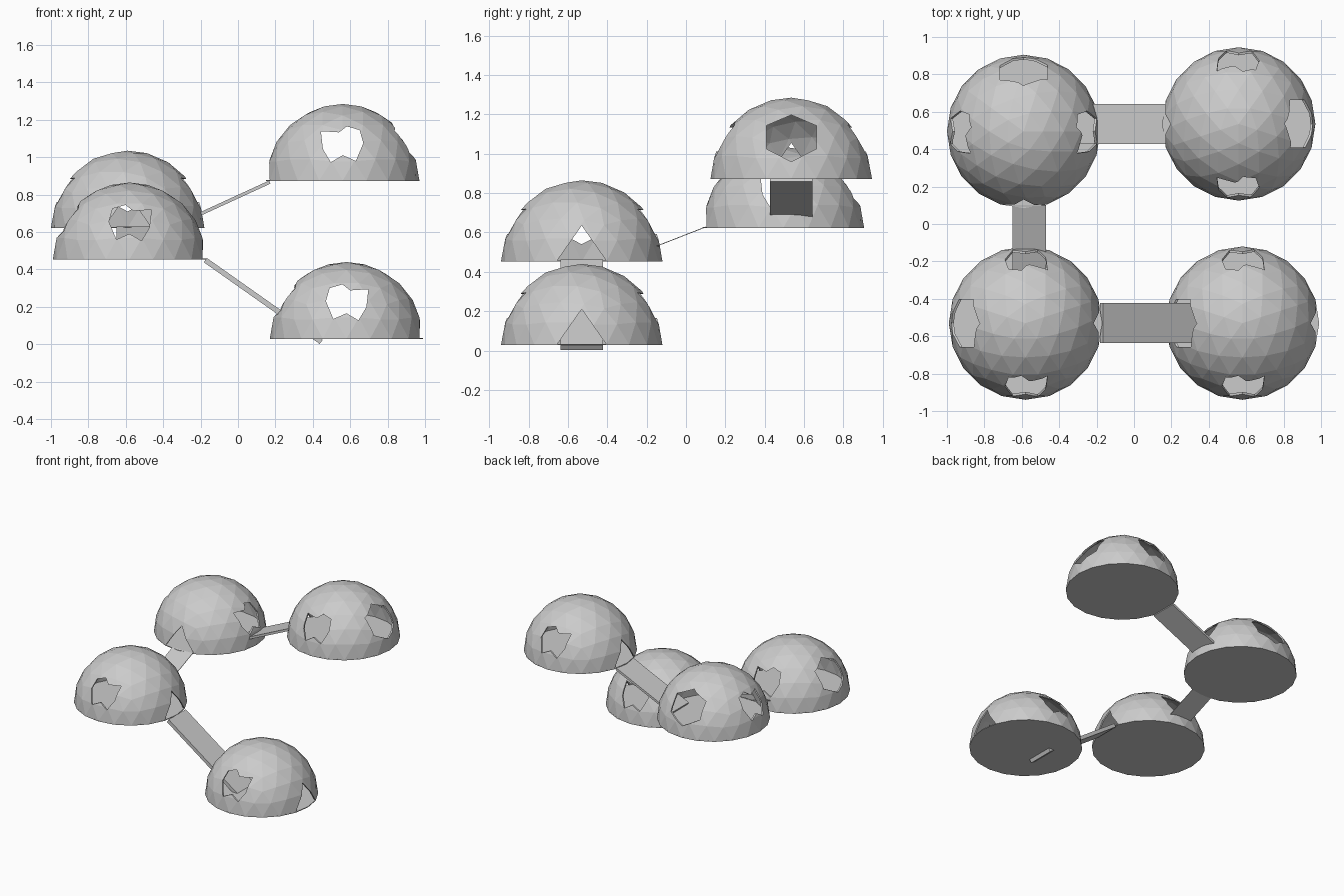
import bpy, bmesh, math
from mathutils import Vector, Matrix

cube = bpy.data.objects.get("Cube")
if cube:
    bpy.data.objects.remove(cube)

R = 0.41


def material(name, rgb):
    m = bpy.data.materials.new(name)
    m.use_nodes = True
    m.diffuse_color = (*rgb, 1)
    m.node_tree.nodes["Principled BSDF"].inputs["Base Color"].default_value = (*rgb, 1)
    return m


grey = material("plain grey", (0.6, 0.6, 0.6))


def make_object(name, bm, mat=grey):
    bmesh.ops.recalc_face_normals(bm, faces=bm.faces)
    mesh = bpy.data.meshes.new(name)
    bm.to_mesh(mesh)
    bm.free()
    mesh.materials.append(mat)
    ob = bpy.data.objects.new(name, mesh)
    bpy.context.collection.objects.link(ob)
    return ob


def add_prism(bm, outline, angle):
    """Extrude an outline (sideways, up) outward through the wall at an angle."""
    turn = Matrix.Rotation(angle, 3, "Z")
    verts = [bm.verts.new(turn @ Vector((0.16, s, z))) for s, z in outline]
    face = bm.faces.new(verts)
    new = bmesh.ops.extrude_face_region(bm, geom=[face])["geom"]
    moved = [v for v in new if isinstance(v, bmesh.types.BMVert)]
    bmesh.ops.translate(bm, verts=moved, vec=turn @ Vector((0.4, 0, 0)))


# Openings: triangular door, hexagonal window, two notched side windows
door = [(-0.14, -0.02), (0.14, -0.02), (0, 0.18)]
hexagon = [(-0.127, 0.15), (0, 0.085), (0.127, 0.15),
           (0.127, 0.268), (0, 0.322), (-0.127, 0.268)]
notched = [(-0.11, 0.2), (-0.07, 0.105), (0, 0.136), (0.064, 0.098),
           (0.106, 0.168), (0.117, 0.264), (0.02, 0.258), (-0.022, 0.29), (-0.09, 0.27)]
mirrored = [(-s, z) for s, z in notched]

bm = bmesh.new()
add_prism(bm, door, 0)
add_prism(bm, hexagon, math.pi)
add_prism(bm, notched, -math.pi / 2)
add_prism(bm, mirrored, math.pi / 2)
cutter = make_object("opening_cutter", bm)
cutter.hide_render = True

# Faceted hemisphere shell with the openings cut through
bm = bmesh.new()
bmesh.ops.create_icosphere(bm, subdivisions=3, radius=R,
                           matrix=Matrix.Rotation(math.radians(18), 4, "Z"))
bmesh.ops.bisect_plane(bm, geom=bm.verts[:] + bm.edges[:] + bm.faces[:], dist=0.0001,
                       plane_co=(0, 0, 0), plane_no=(0, 0, 1), clear_inner=True)
shell = make_object("dome_shell", bm)
solid = shell.modifiers.new("wall", "SOLIDIFY")
solid.thickness = 0.012
solid.offset = -1
cut = shell.modifiers.new("openings", "BOOLEAN")
cut.object = cutter
cut.operation = "DIFFERENCE"
cut.solver = "EXACT"
bpy.context.view_layer.update()
evaluated = shell.evaluated_get(bpy.context.evaluated_depsgraph_get())
shell_mesh = bpy.data.meshes.new_from_object(evaluated)
bpy.data.objects.remove(shell)
bpy.data.objects.remove(cutter)

# Four domes with floors, each turned so its door faces the next ramp
domes = {"front_left": ((0.58, -0.53, 0.03), 0),
         "front_right": ((-0.58, -0.53, 0.455), 0),
         "back_right": ((-0.59, 0.495, 0.625), -90),
         "back_left": ((0.56, 0.535, 0.875), 180)}
for name, (place, turn) in domes.items():
    ob = bpy.data.objects.new(name + "_dome", shell_mesh)
    bpy.context.collection.objects.link(ob)
    bm = bmesh.new()
    bmesh.ops.create_cone(bm, cap_ends=True, segments=20, radius1=R, radius2=R, depth=0.006)
    floor = make_object(name + "_floor", bm)
    for part in (ob, floor):
        part.location = place
        part.rotation_euler.z = math.radians(turn)


def ramp(name, start, end, width, thickness):
    """Plank whose centre line runs from start to end."""
    a, b = Vector(start), Vector(end)
    along = (b - a).normalized()
    side = along.cross(Vector((0, 0, 1))).normalized()
    up = side.cross(along)
    frame = Matrix((along * (b - a).length, side * width, up * thickness)).transposed()
    bm = bmesh.new()
    bmesh.ops.create_cube(bm, size=1, matrix=Matrix.Translation((a + b) / 2) @ frame.to_4x4())
    make_object(name, bm)


# Ramps stepping down from dome to dome
ramp("upper_ramp", (0.17, 0.535, 0.867), (-0.32, 0.535, 0.642), 0.215, 0.018)
ramp("middle_ramp", (-0.56, 0.1, 0.628), (-0.56, -0.33, 0.46), 0.18, 0.004)
ramp("lower_ramp", (-0.175, -0.53, 0.45), (0.445, -0.53, 0.013), 0.215, 0.028)
